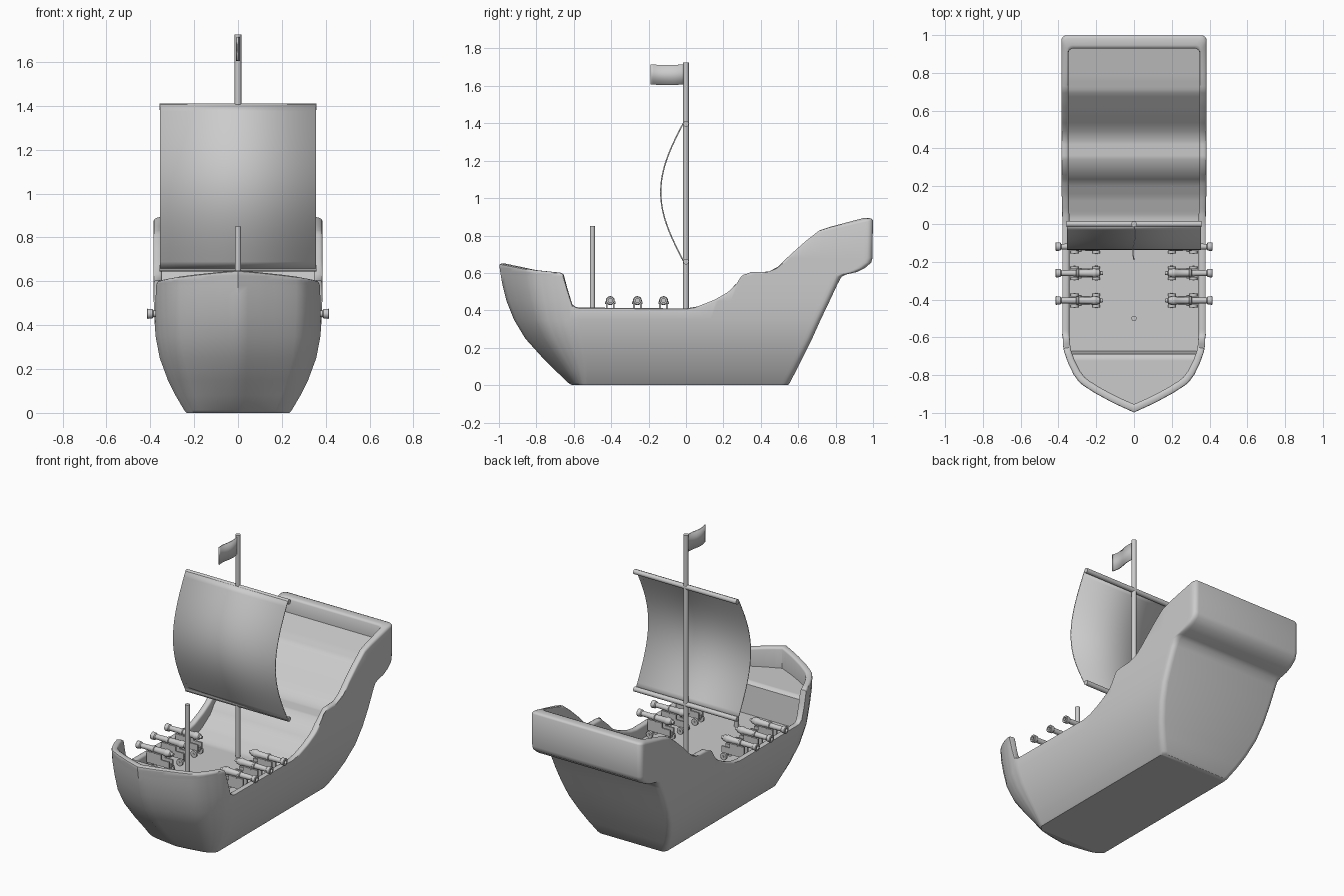
import bpy, bmesh, math
from mathutils import Matrix, Vector

if "Cube" in bpy.data.objects:
    bpy.data.objects.remove(bpy.data.objects["Cube"])


def interp(table, t):
    """Piecewise linear lookup; rows are (key, value, ...)."""
    if t <= table[0][0]:
        return table[0][1:]
    for a, b in zip(table, table[1:]):
        if t <= b[0]:
            f = (t - a[0]) / (b[0] - a[0])
            return [p + (q - p) * f for p, q in zip(a[1:], b[1:])]
    return table[-1][1:]


def finish(name, bm, angle=40):
    bmesh.ops.remove_doubles(bm, verts=bm.verts, dist=1e-5)
    bmesh.ops.recalc_face_normals(bm, faces=bm.faces)
    me = bpy.data.meshes.new(name)
    bm.to_mesh(me)
    bm.free()
    ob = bpy.data.objects.new(name, me)
    bpy.context.collection.objects.link(ob)
    bpy.ops.object.select_all(action='DESELECT')
    ob.select_set(True)
    bpy.context.view_layer.objects.active = ob
    bpy.ops.object.shade_smooth_by_angle(angle=math.radians(angle))
    return ob


def add_box(bm, centre, size):
    m = Matrix.Translation(centre) @ Matrix.Diagonal((*size, 1))
    bmesh.ops.create_cube(bm, size=1, matrix=m)


def add_rod(bm, a, b, r, n=16):
    a, b = Vector(a), Vector(b)
    rot = (b - a).to_track_quat('Z', 'Y').to_matrix().to_4x4()
    bmesh.ops.create_cone(bm, cap_ends=True, segments=n, radius1=r, radius2=r,
                          depth=(b - a).length, matrix=Matrix.Translation((a + b) / 2) @ rot)


# Hull tables: (height, half width, bow y, stern y, bow length)
LEVELS = [(0, .235, -.61, .545, .07), (.012, .245, -.63, .555, .09), (.08, .285, -.70, .59, .16),
          (.15, .32, -.77, .625, .22), (.25, .357, -.86, .675, .29), (.35, .376, -.92, .72, .33),
          (.45, .383, -.96, .768, .37), (.54, .385, -.982, .81, .38), (.58, .385, -.989, .832, .39),
          (.593, .385, -.991, .86, .39), (.605, .385, -.993, .915, .39), (.625, .385, -.996, .955, .395),
          (.655, .385, -1, .99, .40), (.68, .385, -1, .997, .40), (.95, .385, -1, 1, .40)]
BOW = [(0, 0), (.12, .28), (.25, .53), (.38, .74), (.5, .83), (.65, .905), (.8, .96), (1, 1)]
RIM = [(-1, .65), (-.82, .615), (-.665, .60), (-.65, .58), (-.625, .46), (-.605, .425), (-.58, .415),
       (0, .41), (.06, .42), (.15, .455), (.23, .50), (.265, .54), (.29, .583), (.32, .603),
       (.45, .607), (.48, .62), (.55, .69), (.64, .77), (.71, .825), (.78, .845), (1, .893)]
FLOOR = [(-.69, .52), (-.675, .33), (.04, .33), (.14, .37), (.22, .42), (.29, .51), (.32, .525),
         (.45, .53), (.49, .55), (.6, .655), (.7, .745), (.77, .765), (.93, .80)]


def outline(u, z):
    """Point of the right-hand outline; u = (kind, value)."""
    w, bow, stern, length = interp(LEVELS, z)
    kind, v = u
    if kind == 'bow':
        return w * interp(BOW, v)[0], bow + length * v
    if kind == 'side':
        return w, bow + length + v * (stern - .03 - bow - length)
    return w - .03 * (1 - math.cos(v)), stern - .03 * (1 - math.sin(v))


def column(u):
    """Vertical section: keel, outer side, rounded rim, inner wall, deck edge."""
    lo, hi = .3, .95
    for _ in range(40):
        mid = (lo + hi) / 2
        if mid < interp(RIM, outline(u, mid)[1])[0]:
            lo = mid
        else:
            hi = mid
    h, c = lo, .012
    pts = [(*outline(u, min(l[0], h - c)), min(l[0], h - c)) for l in LEVELS]
    x, y = outline(u, h)
    xi = x * .9
    yi = y + .045 * max(0, (-y - .6) / .4) - .07 * max(0, (y - .7) / .3)
    for f, drop in ((.07, .004), (.25, 0), (.75, 0), (.93, .004), (1, c)):
        pts.append((x + (xi - x) * f, y + (yi - y) * f, h - drop))
    pts.append((xi, yi, min(interp(FLOOR, yi)[0], h - .03)))
    return pts


# Hull: closed loop of sections, keel and deck bridged side to side
us = [('bow', i / 20) for i in range(20)] + [('side', i / 80) for i in range(81)]
us += [('corner', math.pi / 2 * i / 4) for i in range(1, 5)]
# corner angle runs from side (0) to transom (90 degrees)
right = [column(u) for u in us]
bm = bmesh.new()
R = [[bm.verts.new(p) for p in col] for col in right]
L = [R[0]] + [[bm.verts.new((-p[0], p[1], p[2])) for p in col] for col in right[1:]]
loop = R + L[:0:-1]
for a, b in zip(loop, loop[1:] + loop[:1]):
    for k in range(len(a) - 1):
        bm.faces.new((a[k], b[k], b[k + 1], a[k + 1]))
for i in range(len(R) - 1):
    for k in (0, -1):
        quad = [R[i][k], R[i + 1][k], L[i + 1][k]] + ([L[i][k]] if i else [])
        bm.faces.new(quad)
finish("hull", bm, 45)

# Masts and yards
for name, a, b, r in (("main_mast", (0, 0, .32), (0, 0, 1.725), .015),
                      ("fore_mast", (0, -.5, .32), (0, -.5, .85), .014),
                      ("upper_yard", (-.357, 0, 1.397), (.357, 0, 1.397), .015),
                      ("lower_yard", (-.357, 0, .66), (.357, 0, .66), .015)):
    bm = bmesh.new()
    add_rod(bm, a, b, r)
    finish(name, bm)


def sheet(name, grid, thick):
    bm = bmesh.new()
    rows = [[bm.verts.new(p) for p in row] for row in grid]
    for a, b in zip(rows, rows[1:]):
        for k in range(len(a) - 1):
            bm.faces.new((a[k], a[k + 1], b[k + 1], b[k]))
    ob = finish(name, bm)
    m = ob.modifiers.new("thickness", 'SOLIDIFY')
    m.thickness, m.offset = thick, 0


# Sail bulging forward, and a gently waving flag
sheet("sail", [[(x, -.012 - .123 * math.sin(math.pi * t / 24), 1.405 - .745 * t / 24)
                for x in (-.355, .355)] for t in range(25)], .007)
sheet("flag", [[(.006 * math.sin(2 * math.pi * t / 12), -.01 - .18 * t / 12,
                 z - .004 * math.sin(math.pi * t / 12)) for z in (1.608, 1.715)]
               for t in range(13)], .006)

# Cannons: turned barrel on a wheeled carriage, mirrored to both sides
BARREL = [(.165, 0), (.165, .009), (.178, .011), (.183, .018), (.20, .021), (.205, .024), (.215, .024),
          (.22, .020), (.29, .018), (.293, .022), (.303, .022), (.306, .017), (.385, .015),
          (.39, .021), (.412, .023), (.415, .020), (.415, .011), (.36, .011), (.36, 0)]
for i, y in enumerate((-.12, -.26, -.405)):
    bm = bmesh.new()
    rings = [[bm.verts.new((x, y + r * math.cos(a), .452 + r * math.sin(a)))
              for a in (2 * math.pi * k / 16 for k in range(16))] for x, r in BARREL]
    for a, b in zip(rings, rings[1:]):
        for k in range(16):
            n = (k + 1) % 16
            bm.faces.new((a[k], a[n], b[n], b[k]))
    add_box(bm, (.26, y, .375), (.15, .03, .02))
    for s in (-1, 1):
        add_box(bm, (.285, y + s * .019, .405), (.10, .01, .07))
        add_box(bm, (.21, y + s * .019, .39), (.06, .01, .04))
        for x in (.2, .315):
            add_rod(bm, (x, y + s * .024, .352), (x, y + s * .036, .352), .021)
    for x in (.2, .315):
        add_rod(bm, (x, y - .04, .352), (x, y + .04, .352), .006, 8)
    add_rod(bm, (.285, y - .028, .44), (.285, y + .028, .44), .007, 8)
    ob = finish(f"cannon_pair_{i + 1}", bm)
    ob.modifiers.new("both_sides", 'MIRROR')
